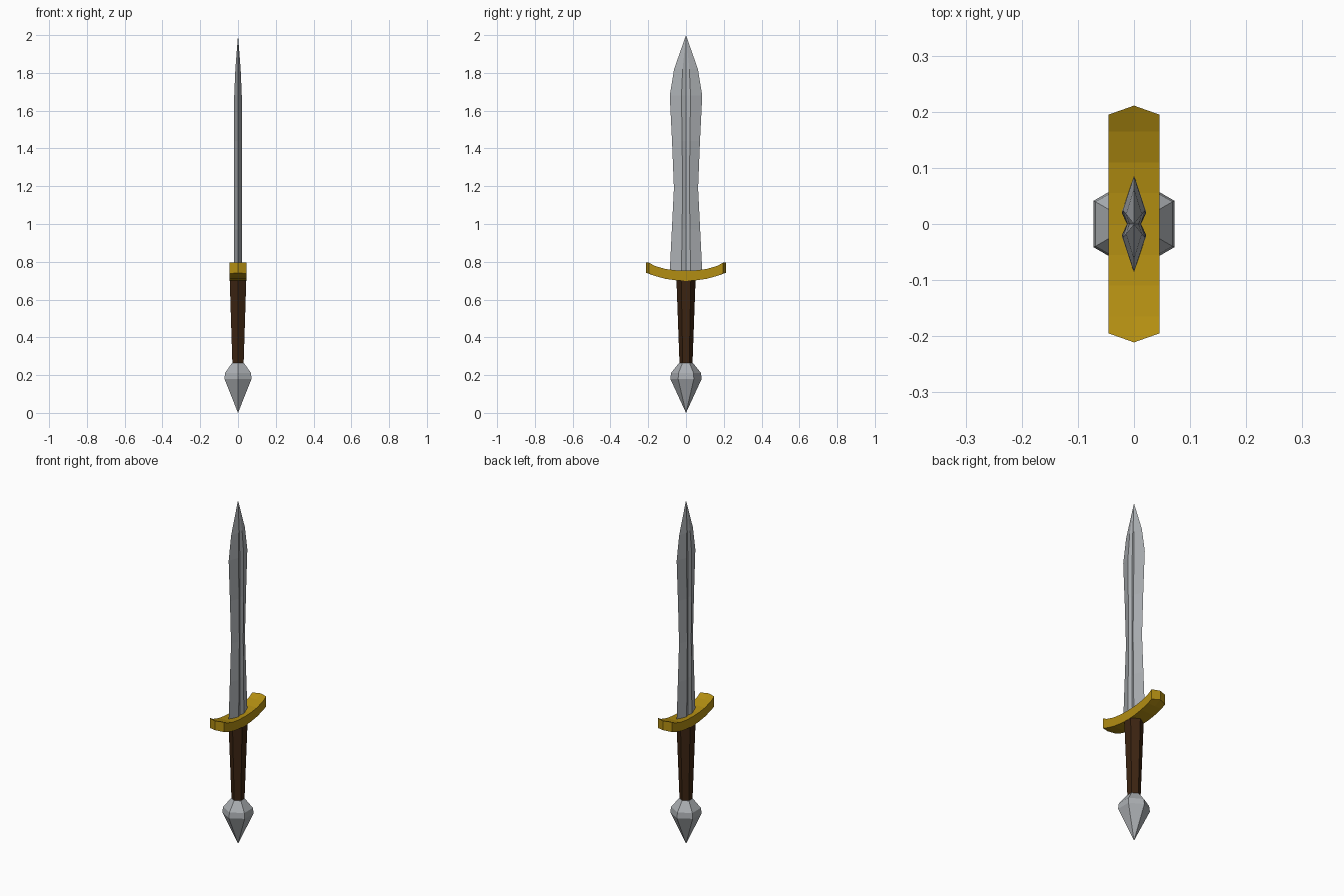
import bpy, bmesh, math

cube = bpy.data.objects.get("Cube")
if cube:
    bpy.data.objects.remove(cube, do_unlink=True)


def material(name, rgb):
    m = bpy.data.materials.new(name)
    m.use_nodes = True
    m.diffuse_color = (*rgb, 1)
    bsdf = next(n for n in m.node_tree.nodes if n.type == 'BSDF_PRINCIPLED')
    bsdf.inputs["Base Color"].default_value = (*rgb, 1)
    return m


steel = material("steel", (0.41, 0.43, 0.45))
gold = material("gold", (0.45, 0.27, 0.006))
leather = material("brown leather", (0.045, 0.018, 0.006))


def loft(name, rings, mat):
    """Join equal rings of points with quads; a one-point ring makes a tip."""
    bm = bmesh.new()
    loops = [[bm.verts.new(p) for p in ring] for ring in rings]
    for a, b in zip(loops, loops[1:]):
        n = max(len(a), len(b))
        for i in range(n):
            j = (i + 1) % n
            quad = [a[i % len(a)], a[j % len(a)], b[j % len(b)], b[i % len(b)]]
            bm.faces.new(list(dict.fromkeys(quad)))
    for end in (loops[0], loops[-1]):
        if len(end) > 2:
            bm.faces.new(end)
    bmesh.ops.recalc_face_normals(bm, faces=bm.faces)
    mesh = bpy.data.meshes.new(name)
    bm.to_mesh(mesh)
    bm.free()
    mesh.materials.append(mat)
    ob = bpy.data.objects.new(name, mesh)
    bpy.context.collection.objects.link(ob)
    return ob


def hexagon(r, z):
    if r == 0:
        return [(0, 0, z)]
    return [(r * math.sin(i * math.pi / 3), r * math.cos(i * math.pi / 3), z)
            for i in range(6)]


# Blade: diamond section with a shallow groove down each flat
def blade_section(z, w, t):
    g, c = w * 0.28, t * 0.6
    pts = [(0, w), (t, g), (c, 0), (t, -g), (0, -w), (-t, -g), (-c, 0), (-t, g)]
    return [(x, y, z) for x, y in pts]


blade_profile = [(0.73, 0.087, 0.021), (0.97, 0.075, 0.021), (1.19, 0.064, 0.021),
                 (1.44, 0.074, 0.021), (1.68, 0.086, 0.020), (1.82, 0.063, 0.014)]
loft("blade", [blade_section(*p) for p in blade_profile] + [[(0, 0, 2.0)]], steel)

# Guard: upturned bar with a ridged point at each end
half = [(0.0, 0.699, 0.753), (0.055, 0.702, 0.755), (0.11, 0.710, 0.762),
        (0.165, 0.725, 0.778), (0.195, 0.737, 0.795)]
stations = [(-y, lo, hi) for y, lo, hi in reversed(half[1:])] + half
guard_rings = []
for y, lo, hi in stations:
    tip = math.copysign(0.016, y) if abs(y) > 0.19 else 0
    guard_rings.append([(-0.045, y, lo), (0, y + tip, lo + abs(tip) * 0.3), (0.045, y, lo),
                        (0.045, y, hi), (0, y + tip, hi), (-0.045, y, hi)])
guard = loft("guard", guard_rings, gold)

# Split each end cap along its ridge
bm = bmesh.new()
bm.from_mesh(guard.data)
bm.faces.ensure_lookup_table()
for f in [f for f in bm.faces if len(f.verts) == 6]:
    ridge = [v for v in f.verts if abs(v.co.x) < 0.001]
    bmesh.utils.face_split(f, ridge[0], ridge[1])
bm.to_mesh(guard.data)
bm.free()

# Grip and pommel: six-sided turned parts
loft("grip", [hexagon(0.034, 0.25), hexagon(0.051, 0.715)], leather)
loft("pommel", [hexagon(r, z) for r, z in
                [(0, 0.0), (0.083, 0.18), (0.079, 0.212), (0.036, 0.265)]], steel)
